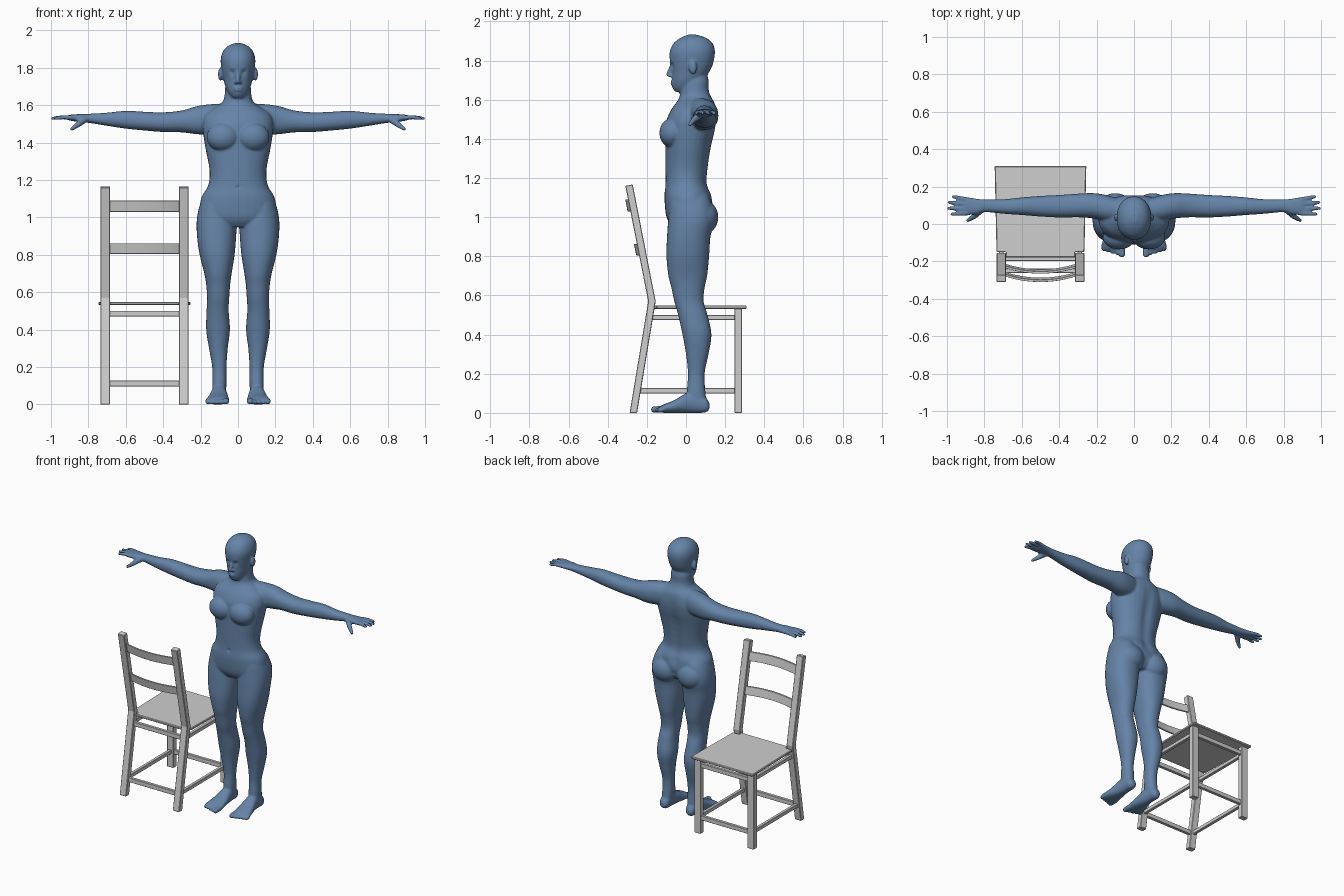
import bpy, bmesh
from math import cos, sin, pi, exp
from mathutils import Vector, Matrix

if "Cube" in bpy.data.objects:
    bpy.data.objects.remove(bpy.data.objects["Cube"])


def material(name, rgb):
    m = bpy.data.materials.new(name)
    m.use_nodes = True
    m.diffuse_color = (*rgb, 1)
    m.node_tree.nodes["Principled BSDF"].inputs["Base Color"].default_value = (*rgb, 1)
    return m


BLUE = material("slate blue", (0.13, 0.23, 0.39))
GREY = material("light grey", (0.62, 0.62, 0.62))


def finish(name, bm, mat):
    bmesh.ops.recalc_face_normals(bm, faces=bm.faces)
    mesh = bpy.data.meshes.new(name)
    bm.to_mesh(mesh)
    bm.free()
    mesh.materials.append(mat)
    ob = bpy.data.objects.new(name, mesh)
    bpy.context.collection.objects.link(ob)
    return ob


# ---- helpers for the figure ----
def spline(rows, steps=4):
    """Smoothly fill in rows between the given ones."""
    out = []
    for i in range(len(rows) - 1):
        a, b = rows[max(i - 1, 0)], rows[i]
        c, d = rows[i + 1], rows[min(i + 2, len(rows) - 1)]
        for k in range(steps):
            t = k / steps
            out.append([q + t / 2 * (r - p + t * (2 * p - 5 * q + 4 * r - s + t * (3 * q - p - 3 * r + s)))
                        for p, q, r, s in zip(a, b, c, d)])
    return out + [rows[-1]]


def loft(bm, axis, rows, n=32, power=0.9):
    """Rows hold: position on the axis, then low/high extents of both other axes."""
    rings = []
    for w, u0, u1, v0, v1 in spline(rows):
        ring = []
        for k in range(n):
            c, s = cos(2 * pi * k / n), sin(2 * pi * k / n)
            c, s = [abs(e) ** power * (1 if e > 0 else -1) for e in (c, s)]
            co = [(u0 + u1) / 2 + c * (u1 - u0) / 2, (v0 + v1) / 2 + s * (v1 - v0) / 2]
            co.insert("xyz".index(axis), w)
            ring.append(bm.verts.new(co))
        rings.append(ring)
    for a, b in zip(rings, rings[1:]):
        for k in range(n):
            bm.faces.new((a[k], a[k - 1], b[k - 1], b[k]))
    bm.faces.new(rings[0])
    bm.faces.new(rings[-1])


def blob(bm, centre, size):
    mat = Matrix.Translation(centre) @ Matrix.Diagonal((*size, 1))
    bmesh.ops.create_uvsphere(bm, u_segments=24, v_segments=16, radius=1, matrix=mat)


def tube(bm, a, b, ra, rb):
    a, b = Vector(a), Vector(b)
    d = b - a
    mat = Matrix.Translation((a + b) / 2) @ d.to_track_quat("Z", "Y").to_matrix().to_4x4()
    bmesh.ops.create_cone(bm, cap_ends=True, segments=16, radius1=ra, radius2=rb, depth=d.length, matrix=mat)
    blob(bm, a, (ra,) * 3)
    blob(bm, b, (rb,) * 3)


# ---- left half of the figure ----
bm = bmesh.new()
leg = [(.03, .07, .135, .02, .11), (.1, .062, .138, .005, .1), (.2, .062, .138, .01, .095),
       (.3, .055, .155, 0, .115), (.4, .043, .17, -.018, .13), (.5, .05, .168, -.04, .11),
       (.57, .047, .165, -.06, .09), (.64, .042, .17, -.075, .095), (.7, .034, .18, -.09, .108),
       (.8, .018, .205, -.1, .118), (.9, .01, .219, -.097, .125), (1, .006, .219, -.09, .145),
       (1.1, .03, .19, -.08, .12), (1.15, .06, .13, -.05, .08)]
loft(bm, "z", leg)
foot = [(.12, .085, .12, .02, .05), (.1, .07, .135, .002, .08), (.05, .065, .138, 0, .11),
        (0, .058, .145, 0, .1), (-.06, .05, .16, 0, .065), (-.11, .046, .172, 0, .045),
        (-.135, .05, .168, .003, .032)]
loft(bm, "y", foot)
for i in range(5):
    x = .064 + i * .0245
    r = .0125 if i else .017
    tube(bm, (x, -.115, .019), (x, -.163 + .0075 * i, r), r + .001, r)

arm = [(.06, .01, .13, 1.45, 1.61), (.15, .015, .155, 1.445, 1.605), (.22, .03, .165, 1.445, 1.595),
       (.3, .036, .162, 1.455, 1.572), (.4, .035, .155, 1.457, 1.562), (.5, .04, .15, 1.465, 1.565),
       (.6, .048, .142, 1.475, 1.57), (.7, .055, .132, 1.49, 1.56), (.8, .064, .131, 1.506, 1.554),
       (.84, .052, .135, 1.51, 1.553), (.89, .048, .143, 1.516, 1.55), (.91, .055, .138, 1.522, 1.545)]
loft(bm, "x", arm)
for y, tip, x in ((.058, .052, .975), (.082, .084, .992), (.106, .116, .99), (.13, .147, .968)):
    tube(bm, (.89, y, 1.534), ((.89 + x) / 2, (y + tip) / 2, 1.536), .013, .0115)
    tube(bm, ((.89 + x) / 2, (y + tip) / 2, 1.536), (x, tip, 1.53), .0115, .009)
tube(bm, (.82, .075, 1.525), (.855, .04, 1.497), .02, .015)
tube(bm, (.855, .04, 1.497), (.888, .02, 1.473), .015, .01)

blob(bm, (.08, -.07, 1.43), (.088, .066, .076))       # chest
blob(bm, (.1, .085, 1), (.095, .08, .09))             # buttock
blob(bm, (.094, .035, 1.765), (.013, .021, .035))     # ear
blob(bm, (.011, -.08, 1.722), (.009, .011, .008))     # nostril

# ---- mirrored right half ----
twin = bmesh.ops.duplicate(bm, geom=bm.verts[:] + bm.edges[:] + bm.faces[:])["geom"]
for v in twin:
    if isinstance(v, bmesh.types.BMVert):
        v.co.x *= -1


# ---- torso, neck and head ----
def centred(rows):
    return [(z, -w, w, a, b) for z, w, a, b in rows]


torso = [(.95, .12, -.07, .1), (1, .2, -.1, .135), (1.1, .198, -.11, .135), (1.17, .16, -.105, .11),
         (1.25, .152, -.105, .115), (1.36, .172, -.105, .132), (1.44, .185, -.105, .15),
         (1.5, .19, -.098, .157), (1.55, .175, -.075, .153), (1.585, .13, -.05, .145),
         (1.615, .085, -.033, .128), (1.65, .072, -.03, .116), (1.7, .068, -.02, .115), (1.75, .05, 0, .1)]
loft(bm, "z", centred(torso))
head = [(1.64, .03, -.055, .02), (1.665, .052, -.067, .06), (1.7, .068, -.071, .09),
        (1.74, .078, -.073, .118), (1.78, .086, -.08, .137), (1.84, .093, -.084, .148),
        (1.885, .082, -.066, .138), (1.915, .057, -.03, .105), (1.932, .018, .01, .055)]
loft(bm, "z", centred(head), power=.95)
tube(bm, (0, -.072, 1.78), (0, -.09, 1.729), .009, .012)    # nose
for z in (1.693, 1.681):                                    # lips
    blob(bm, (0, -.067, z), (.024, .012, .007))

body = finish("body", bm, BLUE)
remesh = body.modifiers.new("fuse", "REMESH")
remesh.mode = "VOXEL"
remesh.voxel_size = .006
smooth = body.modifiers.new("soften", "SMOOTH")
smooth.factor = .5
smooth.iterations = 5
baked = bpy.data.meshes.new_from_object(body.evaluated_get(bpy.context.evaluated_depsgraph_get()))
body.modifiers.clear()
body.data = baked
baked.name = "body"

# Soft pushes along y: centre, radius, depth; applied to both halves
pushes = [((.034, -.078, 1.772), .016, .013), ((.034, -.066, 1.77), .008, -.005),
          ((.034, -.084, 1.797), .014, -.004), ((0, -.068, 1.66), .016, -.004),
          ((.095, .03, 1.765), .01, .004), ((0, -.108, 1.16), .01, .008),
          ((0, .16, 1), .022, -.02), ((0, .15, .96), .02, -.015)]
pushes += [((0, .13, 1.1 + .05 * i), .035, -.009) for i in range(9)]
for v in baked.vertices:
    p = Vector((abs(v.co.x), v.co.y, v.co.z))
    for c, r, depth in pushes:
        d = (p - Vector(c)).length / r
        if d < 3:
            v.co.y += depth * exp(-d * d)
    v.co.z = max(v.co.z, 0)
baked.polygons.foreach_set("use_smooth", [True] * len(baked.polygons))


# ---- chair ----
def prism(name, outline, lift, bevel=.003):
    """Extrude a closed outline of points along the lift vector."""
    bm = bmesh.new()
    face = bm.faces.new([bm.verts.new(p) for p in outline])
    new = bmesh.ops.extrude_face_region(bm, geom=[face])["geom"]
    bmesh.ops.translate(bm, vec=lift, verts=[g for g in new if isinstance(g, bmesh.types.BMVert)])
    ob = finish(name, bm, GREY)
    mod = ob.modifiers.new("edges", "BEVEL")
    mod.width = bevel
    return ob


def bar(name, x, y, z):
    base = [(x[0], y[0], z[0]), (x[1], y[0], z[0]), (x[1], y[1], z[0]), (x[0], y[1], z[0])]
    return prism(name, base, (0, 0, z[1] - z[0]), .002)


MID = -.5
post = [(-.288, 0), (-.25, 0), (-.155, .57), (-.272, 1.167), (-.31, 1.16), (-.193, .57)]
for side, s in (("left", 1), ("right", -1)):
    x = MID + .21 * s
    prism(side + "_back_post", [(x - .025, y, z) for y, z in post], (.05, 0, 0))
    bar(side + "_front_leg", (x - .025, x + .025), (.248, .286), (0, .533))
    bar(side + "_stretcher", (x - .011, x + .011), (-.25, .26), (.1, .126))
    bar(side + "_apron", (x - .011, x + .011), (-.18, .26), (.474, .5))

for name, y, z in (("rear_stretcher", -.25, .096), ("rear_apron", -.187, .47),
                   ("front_stretcher", .267, .096), ("front_apron", .267, .47)):
    bar(name, (MID - .2, MID + .2), (y - .011, y + .011), (z, z + .031))

seat = [(.245, .31), (.235, -.15), (.185, -.15), (.185, -.178)]
outline = seat + [(-x, y) for x, y in reversed(seat)]
prism("seat", [(MID + x, y, .532) for x, y in outline], (0, 0, .017), .004)

# Curved back slats, leaning with the posts
for name, low, high in (("lower_slat", .805, .862), ("upper_slat", 1.03, 1.09)):
    lean = -.197 * (high - low)
    start = -.172 - .197 * (low - .57)
    steps = [i / 8 - 1 for i in range(17)]
    edge = [(MID + .19 * t, start - .03 * (1 - t * t)) for t in steps]
    loop = [(x, y - .006, low) for x, y in edge] + [(x, y + .006, low) for x, y in reversed(edge)]
    prism(name, loop, (0, lean, high - low), .001)
